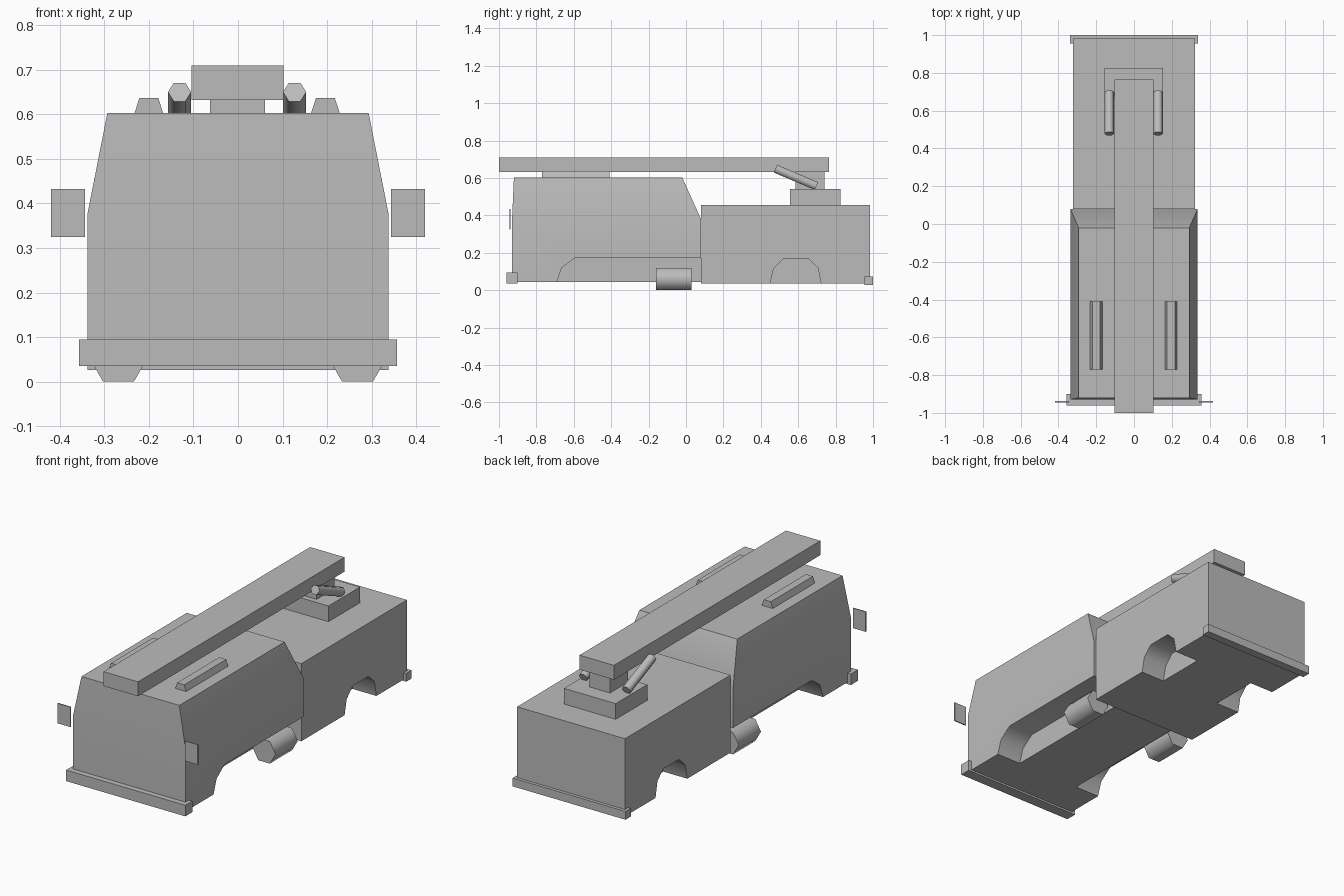
import bpy, bmesh, math
from mathutils import Vector

cube = bpy.data.objects.get("Cube")
if cube:
    bpy.data.objects.remove(cube, do_unlink=True)

grey = bpy.data.materials.new("plain grey")
grey.use_nodes = True
grey.diffuse_color = (0.5, 0.5, 0.5, 1)
grey.node_tree.nodes["Principled BSDF"].inputs["Base Color"].default_value = (0.5, 0.5, 0.5, 1)


def loft(name, rings):
    """Join rings of points with side faces and cap both ends."""
    bm = bmesh.new()
    loops = [[bm.verts.new(p) for p in ring] for ring in rings]
    for a, b in zip(loops, loops[1:]):
        for i in range(len(a)):
            j = (i + 1) % len(a)
            bm.faces.new((a[i], a[j], b[j], b[i]))
    bm.faces.new(loops[0])
    bm.faces.new(loops[-1])
    bmesh.ops.recalc_face_normals(bm, faces=bm.faces)
    mesh = bpy.data.meshes.new(name)
    bm.to_mesh(mesh)
    bm.free()
    mesh.materials.append(grey)
    obj = bpy.data.objects.new(name, mesh)
    bpy.context.collection.objects.link(obj)
    return obj


def rect(x0, x1, y0, y1, z):
    return [(x0, y0, z), (x1, y0, z), (x1, y1, z), (x0, y1, z)]


def box(name, x0, x1, y0, y1, z0, z1):
    return loft(name, [rect(x0, x1, y0, y1, z0), rect(x0, x1, y0, y1, z1)])


def rod(name, start, end, radius):
    """Six-sided rod lying in the y-z plane, flat side up."""
    start, end = Vector(start), Vector(end)
    side = Vector((1, 0, 0))
    up = (end - start).normalized().cross(side)
    ring = [side * math.cos(k * math.pi / 3) * radius + up * math.sin(k * math.pi / 3) * radius
            for k in range(6)]
    return loft(name, [[p + v for v in ring] for p in (start, end)])


def select(obj):
    bpy.ops.object.select_all(action='DESELECT')
    obj.select_set(True)
    bpy.context.view_layer.objects.active = obj


def smooth(obj, degrees):
    select(obj)
    bpy.ops.object.shade_smooth_by_angle(angle=math.radians(degrees))


def cut_sides(obj, profile, inner):
    """Cut a y-z profile into both flanks of a body."""
    for s in (-1, 1):
        cutter = loft("arch_cutter", [[(s * x, y, z) for y, z in profile] for x in (inner, 0.5)])
        cutter.hide_render = True
        select(obj)
        mod = obj.modifiers.new("arch", 'BOOLEAN')
        mod.operation = 'DIFFERENCE'
        mod.solver = 'EXACT'
        mod.object = cutter
        bpy.ops.object.modifier_apply(modifier=mod.name)
        bpy.data.objects.remove(cutter, do_unlink=True)


# Cab with tapered upper half and long side recesses
cab = loft("cab", [rect(-0.337, 0.337, -0.93, 0.08, 0.045),
                   rect(-0.337, 0.337, -0.93, 0.08, 0.38),
                   rect(-0.293, 0.293, -0.92, -0.02, 0.603)])
cut_sides(cab, [(-0.705, -0.02), (-0.69, 0.045), (-0.665, 0.12), (-0.595, 0.172),
                (0.12, 0.172), (0.12, -0.02)], 0.19)
smooth(cab, 50)

# Rear body with wheel arches
rear = box("rear_body", -0.323, 0.323, 0.08, 0.983, 0.035, 0.455)
cut_sides(rear, [(0.44, -0.02), (0.45, 0.035), (0.468, 0.115), (0.52, 0.167),
                 (0.655, 0.167), (0.705, 0.12), (0.722, 0.035), (0.732, -0.02)], 0.18)
smooth(rear, 50)

# Bumpers
box("front_bumper", -0.357, 0.357, -0.96, -0.90, 0.035, 0.095)
box("rear_bumper", -0.338, 0.338, 0.955, 1.0, 0.027, 0.072)

# Boom and its turntable
box("boom", -0.104, 0.102, -1.0, 0.765, 0.632, 0.71)
box("turntable", -0.157, 0.153, 0.555, 0.825, 0.455, 0.54)
box("boom_pillar", -0.063, 0.061, 0.585, 0.74, 0.54, 0.632)

# Paired parts
for side, s in (("right", -1), ("left", 1)):
    mirror_x = sorted((s * 0.343, s * 0.419))
    box(side + "_mirror", *mirror_x, -0.944, -0.938, 0.325, 0.433)
    c = s * 0.198 - 0.002
    loft(side + "_roof_light", [rect(c - 0.032, c + 0.032, -0.77, -0.41, 0.603),
                                rect(c - 0.021, c + 0.021, -0.77, -0.41, 0.637)])
    smooth(rod(side + "_tank", (s * 0.268, -0.16, 0.06), (s * 0.268, 0.03, 0.06), 0.069), 65)
    c = s * 0.129 - 0.002
    smooth(rod(side + "_piston", (c, 0.478, 0.65), (c, 0.697, 0.557), 0.026), 65)
